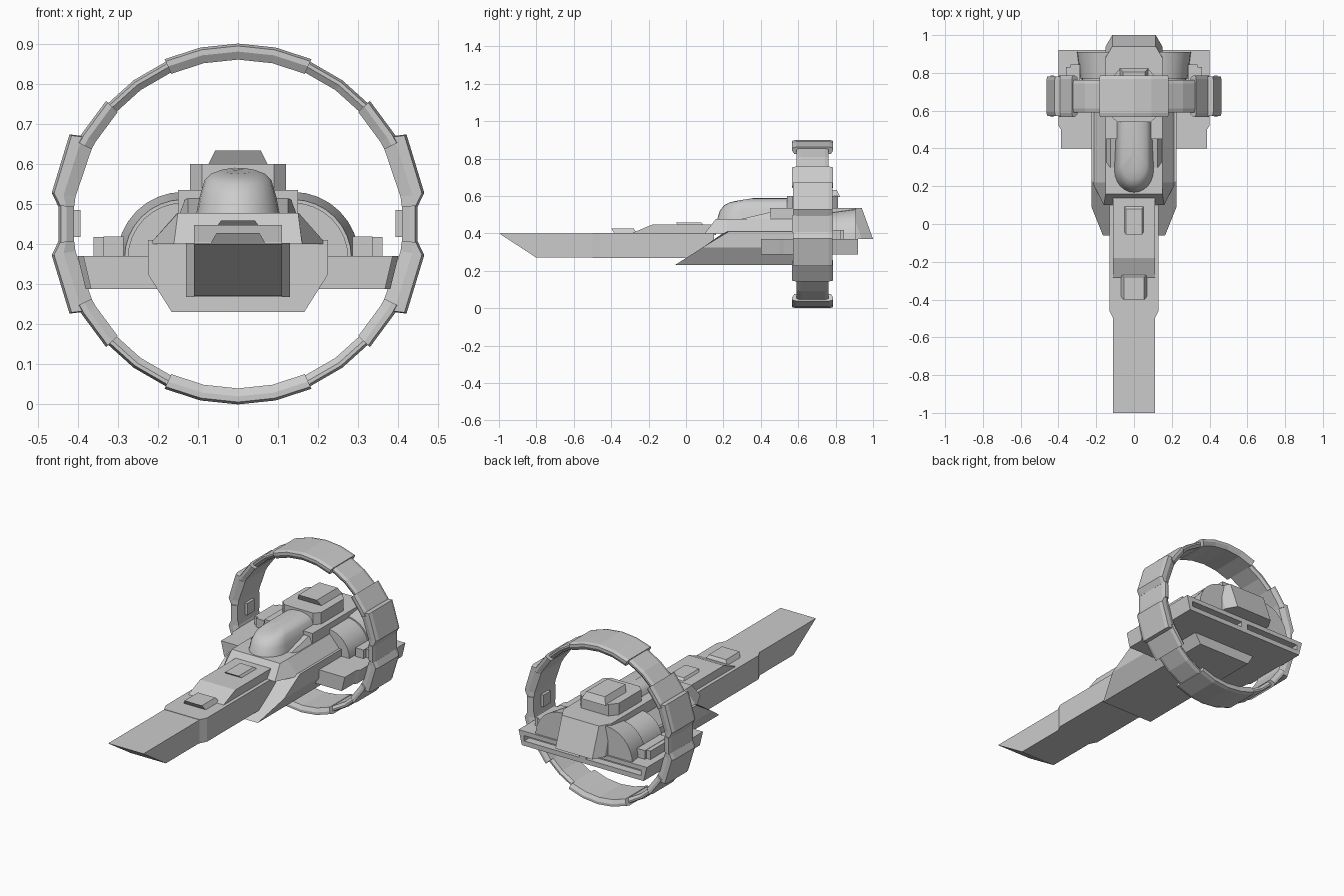
import bpy, bmesh
from math import sin, cos, pi, radians

if "Cube" in bpy.data.objects:
    bpy.data.objects.remove(bpy.data.objects["Cube"])


def loft(name, rings, closed=False):
    """Skin equal-length point loops and cap both ends."""
    bm = bmesh.new()
    vs = [[bm.verts.new(p) for p in r] for r in rings]
    n = len(rings[0])
    pairs = list(zip(vs, vs[1:])) + ([(vs[-1], vs[0])] if closed else [])
    for a, b in pairs:
        for i in range(n):
            j = (i + 1) % n
            bm.faces.new((a[i], a[j], b[j], b[i]))
    if not closed:
        bm.faces.new(vs[0])
        bm.faces.new(vs[-1])
    bmesh.ops.recalc_face_normals(bm, faces=bm.faces)
    me = bpy.data.meshes.new(name)
    bm.to_mesh(me)
    bm.free()
    ob = bpy.data.objects.new(name, me)
    bpy.context.collection.objects.link(ob)
    return ob


def mirror(ob):
    ob.modifiers.new("mirror", 'MIRROR')
    return ob


def side_prism(name, yz, x0, x1):
    return loft(name, [[(x, y, z) for y, z in yz] for x in (x0, x1)])


def box(name, x0, x1, y0, y1, z0, z1):
    return side_prism(name, [(y0, z0), (y1, z0), (y1, z1), (y0, z1)], x0, x1)


def sym(half):
    """Close a right-hand outline with its mirror image."""
    return half + [(-a, b) for a, b in reversed(half)]


# ---- long nose beam
side_prism("nose_beam", [(-1, .40), (-.8, .27), (.1, .27), (.1, .40)], -.11, .11)
plan = sym([(.11, -.50), (.13, -.46), (.13, .15)])
loft("nose_collar", [[(x, y, z) for x, y in plan] for z in (.268, .402)])
side_prism("nose_upper_tier", [(-.30, .39), (-.28, .405), (-.18, .447), (.16, .447), (.16, .39)], -.11, .11)


# ---- raised hatches with undercut fronts
def hatch(name, w, y0, y1, z0, z1):
    c = w * .75
    loft(name, [[(-w, y0 + .02, z0), (w, y0 + .02, z0), (w, y1, z0), (-w, y1, z0)],
                [(-c, y0, z1), (c, y0, z1), (c, y1 - .02, z1), (-c, y1 - .02, z1)]])


hatch("nose_hatch", .072, -.40, -.26, .395, .427)
hatch("middle_hatch", .056, -.055, .10, .44, .459)
hatch("roof_hatch", .076, .62, .825, .595, .633)

# ---- main hull with raked prow and chamfered keel
half = [(.165, -.06, .23), (.225, .09, .325), (.225, .23, .41), (.197, .21, .41)]
front = half + [(-x, y, z) for x, y, z in reversed(half)]
loft("main_hull", [front, [(x, .75, z) for x, y, z in front]])

# ---- deck with sloping sides, front ramp under the canopy
loft("deck", [[(-.16, .10, .40), (.16, .10, .40), (.22, .22, .40), (.22, .62, .40), (-.22, .62, .40), (-.22, .22, .40)],
              [(-.15, .16, .477), (.15, .16, .477), (.152, .22, .477), (.152, .62, .477), (-.152, .62, .477), (-.152, .22, .477)]])
for s in (-1, 1):
    loft("canopy_rail", [[(s * a, y, z) for a, z in ((.09, .47), (.148, .47), (.125, .47 + h), (.09, .47 + h))]
                         for y, h in ((.30, .008), (.52, .06), (.6, .065))])

# ---- bullet shaped canopy
rings = []
for z, w, f, d in ((.47, .105, .165, .12), (.52, .095, .18, .11), (.56, .083, .205, .10),
                   (.575, .068, .235, .085), (.585, .042, .28, .06), (.590, .014, .34, .03)):
    arc = [(w * cos(pi * i / 12), f + d - d * sin(pi * i / 12), z - (.018 if z > .55 else 0) * .5 * sin(pi * i / 12))
           for i in range(13)]
    rings.append([(w, .6, z)] + arc + [(-w, .6, z)])
canopy = loft("canopy", rings)
bpy.context.view_layer.objects.active = canopy
canopy.select_set(True)
bpy.ops.object.shade_smooth_by_angle(angle=radians(35))
canopy.select_set(False)

# ---- rear engine body and roof housing
body = [[(x, y, z) for x, y in sym([(.15, .45), (.15, .94 - d), (.115, 1.0 - d)])] for z, d in ((.37, 0), (.535, .06))]
loft("engine_body", body)
plan = sym([(.09, .54), (.12, .57), (.12, .77), (.085, .812)])
loft("roof_housing", [[(x, y, z) for x, y in plan] for z in (.47, .60)])

# ---- wing slab with rear slots
sec = sym([(.38, .288), (.40, .37)])
wing = loft("wing_slab", [[(x * k, y, z) for x, z in sec] for y, k in ((.40, .965), (.50, .965), (.52, 1), (.92, 1))])
for s in (-1, 1):
    cut = box("slot_cutter", min(s * .02, s * .365), max(s * .02, s * .365), .875, .95, .315, .345)
    cut.hide_render = True
    cut.hide_viewport = True
    m = wing.modifiers.new("slot", 'BOOLEAN')
    m.object, m.operation, m.solver = cut, 'DIFFERENCE', 'EXACT'


# ---- half round engine nacelles in stepped shells
def nacelle(name, r0, r1, y0, y1):
    def ring(y, r):
        return [(.137 + r * cos(pi * i / 16), y, .365 + r * sin(pi * i / 16)) for i in range(17)]
    ob = mirror(loft(name, [ring(y0, r0), ring(y1, r1)]))
    for p in ob.data.polygons:
        p.use_smooth = len(p.vertices) == 4 and abs(p.normal.z) > -1 and p.normal.z > -.5


nacelle("nacelle_shell", .146, .165, .77, .91)
nacelle("nacelle_core", .138, .138, .60, .80)
mirror(box("wing_block", .285, .335, .64, .845, .36, .419))
mirror(box("wing_block_outer", .335, .36, .66, .83, .36, .417))

# ---- big ring: narrow base with thicker bands clamped on it
YC, ZC = .677, .45


def ring_arc(name, stations, ri, w, closed=False):
    rings = []
    for deg, ro in stations:
        a, rm = radians(deg), (ri + ro) / 2
        sec = [(ri, -w + .012), (rm, -w), (ro - .006, -w), (ro, -w + .02),
               (ro, w - .02), (ro - .006, w), (rm, w), (ri, w - .012)]
        rings.append([(r * sin(a), YC + y, ZC + r * cos(a)) for r, y in sec])
    return loft(name, rings, closed)


ring_arc("ring_base", [(12 * i, .443) for i in range(30)], .413, .086, True)
for flip in (0, 180):
    ring_arc("ring_cap_band", [(flip + d, .45) for d in (-24, -12, 0, 12, 24)], .41, .11)
    ring_arc("ring_side_band", [(flip + d, .45) for d in (84, 96)], .411, .11)
for c in (1, -1):
    for base in (0, 180):
        ring_arc("ring_shoulder_band", [(base + c * d, .45) for d in (47, 60, 63)], .41, .11)
        ring_arc("ring_pod", [(base + c * d, r) for d, r in ((60.5, .446), (62, .476), (80.5, .471), (84.5, .45))], .411, .105)
mirror(box("ring_inner_pad", .393, .418, .645, .71, .418, .485))
